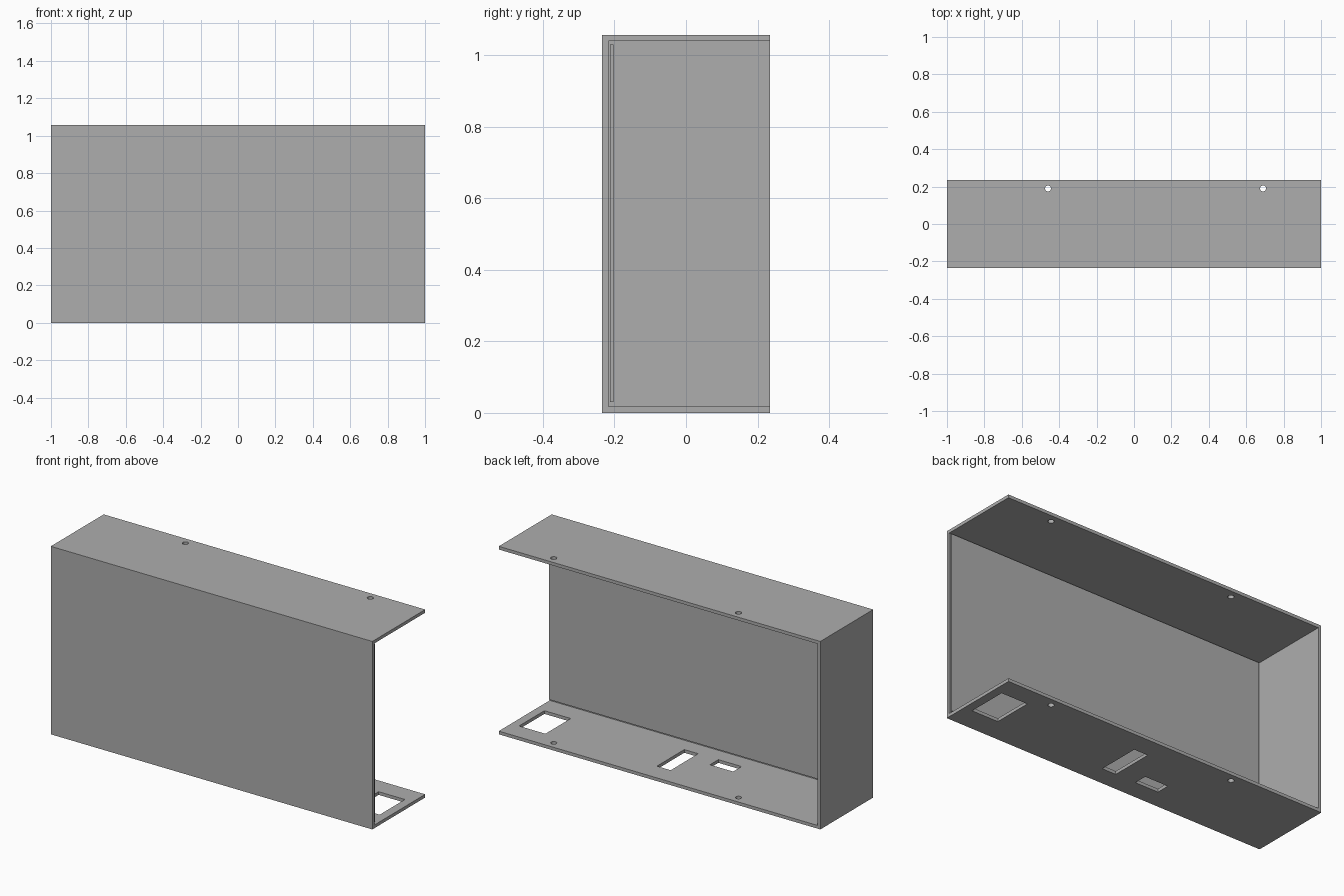
import bpy
import bmesh
from mathutils import Matrix, Vector

cube = bpy.data.objects.get("Cube")
if cube:
    bpy.data.objects.remove(cube, do_unlink=True)

# One plain grey for everything
grey = bpy.data.materials.new("plain_grey")
grey.use_nodes = True
grey.diffuse_color = (0.42, 0.42, 0.42, 1)
grey.node_tree.nodes["Principled BSDF"].inputs["Base Color"].default_value = grey.diffuse_color

X, Y, H, T = 1.0, 0.235, 1.057, 0.018  # half width, half depth, height, wall


def to_object(name, bm):
    mesh = bpy.data.meshes.new(name)
    bm.to_mesh(mesh)
    bm.free()
    mesh.materials.append(grey)
    obj = bpy.data.objects.new(name, mesh)
    bpy.context.collection.objects.link(obj)
    return obj


def box(name, low, high):
    low, high = Vector(low), Vector(high)
    bm = bmesh.new()
    place = Matrix.Translation((low + high) / 2) @ Matrix.Diagonal((*(high - low), 1))
    bmesh.ops.create_cube(bm, size=1, matrix=place)
    return to_object(name, bm)


def drill(name, x, y, radius):
    bm = bmesh.new()
    bmesh.ops.create_cone(bm, cap_ends=True, segments=24, radius1=radius, radius2=radius,
                          depth=2 * H, matrix=Matrix.Translation((x, y, H / 2)))
    return to_object(name, bm)


def cut(target, cutter):
    cutter.hide_render = True
    mod = target.modifiers.new("cut", "BOOLEAN")
    mod.operation = "DIFFERENCE"
    mod.solver = "EXACT"
    mod.object = cutter
    bpy.context.view_layer.update()
    graph = bpy.context.evaluated_depsgraph_get()
    result = bpy.data.meshes.new_from_object(target.evaluated_get(graph))
    target.modifiers.clear()
    target.data = result
    bpy.data.objects.remove(cutter, do_unlink=True)


# Casing: hollow block, open at the back and at the +x end
casing = box("casing", (-X, -Y, 0), (X, Y, H))
cut(casing, box("hollow_cutter", (-X + T, -Y + T, T), (X + 1, Y + 1, H - T)))

# Port openings in the floor: x range, y range
for x0, x1, y0, y1 in ((0.787, 0.951, -0.10, 0.125),
                       (0.012, 0.098, -0.125, 0.119),
                       (-0.258, -0.114, -0.125, -0.05)):
    cut(casing, box("port_cutter", (x0, y0, -T), (x1, y1, 2 * T)))

# Screw holes through the top and the floor
for x in (-0.46, 0.69):
    cut(casing, drill("screw_cutter", x, 0.19, 0.016))

# Thin panel standing just behind the front wall
box("inner_panel", (-0.97, -0.212, 0.03), (0.995, -0.203, 1.03))
